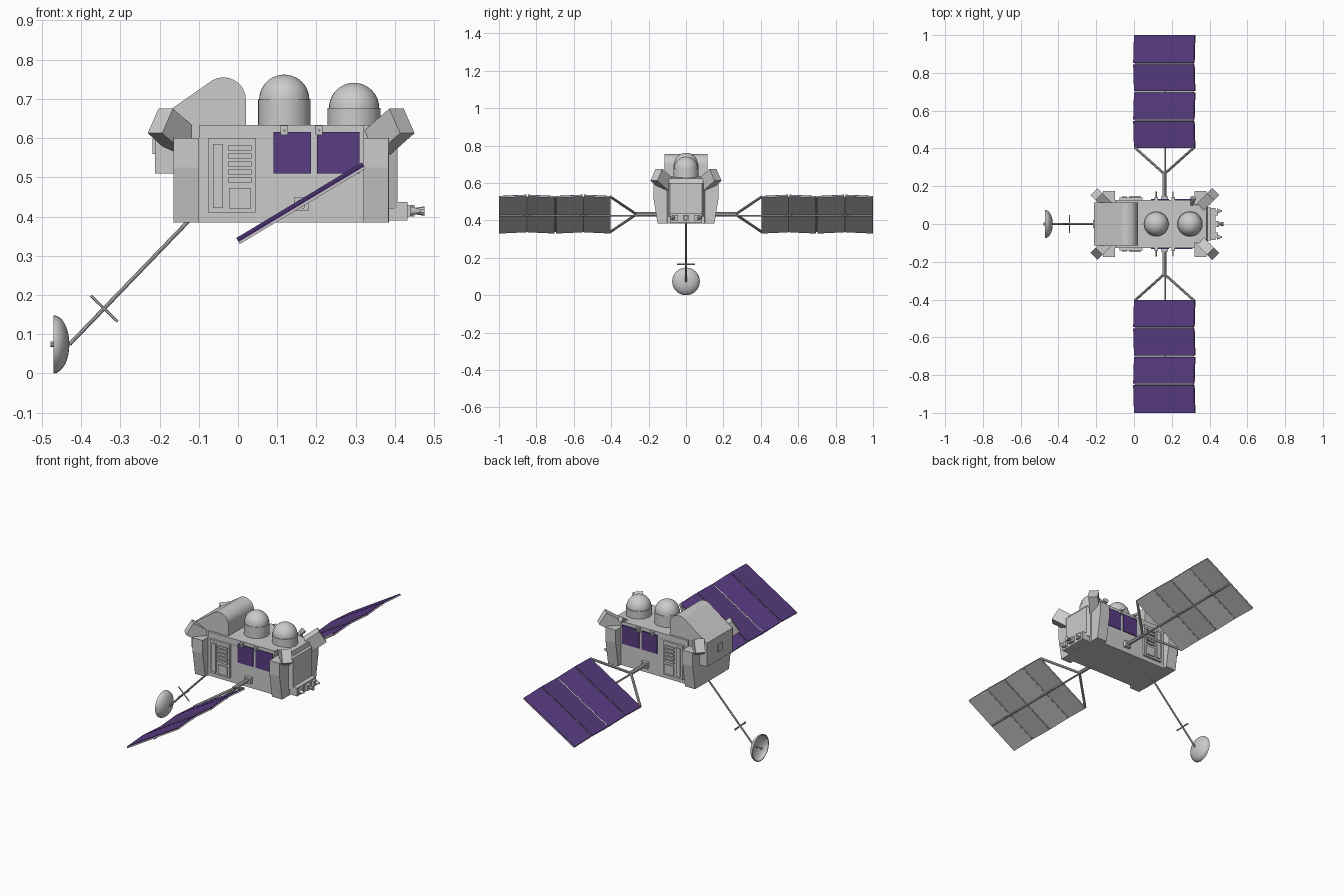
import bpy, bmesh, math
from mathutils import Vector, Matrix

if "Cube" in bpy.data.objects:
    bpy.data.objects.remove(bpy.data.objects["Cube"])

purple = bpy.data.materials.new("solar_purple")
purple.diffuse_color = (0.10, 0.045, 0.225, 1)
purple.use_nodes = True
purple.node_tree.nodes["Principled BSDF"].inputs["Base Color"].default_value = purple.diffuse_color


def finish(name, bm, mat=None, smooth=False):
    bmesh.ops.recalc_face_normals(bm, faces=bm.faces)
    me = bpy.data.meshes.new(name)
    bm.to_mesh(me)
    bm.free()
    ob = bpy.data.objects.new(name, me)
    bpy.context.collection.objects.link(ob)
    if mat:
        me.materials.append(mat)
    if smooth:
        bpy.ops.object.select_all(action='DESELECT')
        ob.select_set(True)
        bpy.context.view_layer.objects.active = ob
        bpy.ops.object.shade_smooth_by_angle(angle=math.radians(35))
    return ob


def prism(name, pts, axis, lo, hi, mat=None, xf=None):
    """Extrude a 2D outline along an axis: x uses (y,z), y uses (x,z), z uses (x,y)."""
    bm = bmesh.new()
    put = {'x': lambda a, b, c: (c, a, b), 'y': lambda a, b, c: (a, c, b), 'z': lambda a, b, c: (a, b, c)}[axis]
    f = bm.faces.new([bm.verts.new(put(a, b, lo)) for a, b in pts])
    r = bmesh.ops.extrude_face_region(bm, geom=[f])
    bmesh.ops.translate(bm, vec=put(0, 0, hi - lo), verts=[v for v in r['geom'] if isinstance(v, bmesh.types.BMVert)])
    if xf:
        bm.transform(xf)
    return finish(name, bm, mat)


def box(name, x, y, z, mat=None):
    y = sorted(y)
    return prism(name, [(x[0], y[0]), (x[1], y[0]), (x[1], y[1]), (x[0], y[1])], 'z', z[0], z[1], mat)


def rod(name, a, b, r1, r2=None, n=10):
    a, b = Vector(a), Vector(b)
    bm = bmesh.new()
    bmesh.ops.create_cone(bm, cap_ends=True, segments=n, radius1=r1, radius2=r1 if r2 is None else r2, depth=(b - a).length)
    bm.transform(Matrix.Translation((a + b) / 2) @ (b - a).to_track_quat('Z', 'Y').to_matrix().to_4x4())
    return finish(name, bm, smooth=n > 6)


def lathe(name, prof, loc, rot=Matrix(), n=32):
    bm = bmesh.new()
    vs = [bm.verts.new((r, 0, z)) for r, z in prof]
    es = [bm.edges.new(p) for p in zip(vs, vs[1:])]
    bmesh.ops.spin(bm, geom=vs + es, cent=(0, 0, 0), axis=(0, 0, 1), angle=math.tau, steps=n)
    bmesh.ops.remove_doubles(bm, verts=bm.verts, dist=1e-5)
    bm.transform(Matrix.Translation(loc) @ rot)
    return finish(name, bm, smooth=True)


# Main hull, raised mid deck and tapered nose
prism("hull", [(-.165, -.11), (-.12, -.128), (.33, -.128), (.385, -.1), (.385, .1), (.33, .128), (-.12, .128), (-.165, .11)],
      'z', .385, .6)
box("mid_deck", (-.10, .32), (-.127, .127), (.59, .634))
prism("nose", [(.34, -.115), (.407, -.085), (.407, .085), (.34, .115)], 'z', .42, .6)
prism("nose_top", [(.32, .6), (.39, .6), (.385, .625), (.32, .634)], 'y', -.1, .1)

# Rounded hood at the rear end
arc = [(-.037 + .057 * math.cos(math.radians(a)), .698 + .057 * math.sin(math.radians(a))) for a in range(0, 124, 12)]
prism("hood", [(-.212, .51), (.02, .51)] + arc + [(-.212, .645)], 'y', -.115, .115)
box("hood_latch", (-.218, -.19), (-.02, .02), (.56, .6))

# Domed tanks on the deck
for name, x, h, base in (("tall_tank", .118, .698, .067), ("short_tank", .296, .677, .068)):
    dome = [(.064 * math.cos(t * math.pi / 20), h + .064 * math.sin(t * math.pi / 20)) for t in range(11)]
    dome[-1] = (0, h + .064)
    lathe(name, [(0, .6), (base, .6), (base, h)] + dome, (x, 0, 0))

# Corner pillars and tilted thruster blocks, mirrored about x = 0.11
for sx in (-1, 1):
    for s in (-1, 1):
        xs = sorted((.11 + sx * .21, .11 + sx * .274))
        prism("corner_pillar", [(s * .09, .385), (s * .152, .385), (s * .175, .525), (s * .175, .6), (s * .09, .6)],
              'x', xs[0], xs[1])
        out = Vector((sx, s, 0)).normalized()
        e = math.radians(32)
        ax = out * math.cos(e) + Vector((0, 0, math.sin(e)))
        side = Vector((-out.y, out.x, 0))
        up = ax.cross(side)
        m = Matrix((ax, side, up)).transposed().to_4x4()
        m.translation = Vector((.11 + sx * .308, s * .158, .644))
        prism("thruster_block", [(-.026, -.037), (.026, -.037), (.026, .037), (-.026, .037)], 'x', -.105, 0, None, m)

# Side equipment and solar wings, same on both sides
tilt = Matrix.Translation((.161, 0, .433)) @ Matrix.Rotation(math.radians(-31), 4, 'Y')
for s in (-1, 1):
    def plate(name, x, z, d, mat=None):
        return box(name, x, (s * .12, s * (.128 + d)), z, mat)
    plate("window_panel_left", (.09, .186), (.51, .615), .005, purple)
    plate("window_panel_right", (.202, .31), (.51, .615), .005, purple)
    for x in (.118, .207):
        plate("panel_bracket", (x - .009, x + .009), (.608, .632), .014)
        rod("bracket_pin", (x, s * .13, .62), (x, s * .172, .62), .003)
    # Louvre cabinet
    plate("louvre_cabinet", (-.077, .045), (.41, .6), .012)
    plate("tall_vent", (-.064, -.038), (.422, .585), .018)
    for i in range(5):
        z = .575 - i * .0205
        plate("louvre", (-.025, .034), (z - .006, z + .006), .02)
    plate("hatch", (-.023, .033), (.42, .473), .018)
    # Wing mount, mast, yoke and spar
    plate("wing_mount", (.143, .18), (.414, .448), .018)
    rod("wing_mast", (.161, s * .12, .433), (.161, s * .27, .433), .011)
    rod("wing_spar", (.165, s * .26, .425), (.165, s * .995, .425), .005)
    for u in (-.183, .183):
        rod("wing_yoke", tilt @ Vector((0, s * .265, 0)), tilt @ Vector((u, s * .405, 0)), .007)
    # Four lightly folded panels: grey backing with a purple face
    for i in range(4):
        y0, y1 = s * (.403 + i * .15), s * (.403 + i * .15 + .142 + .005 * (i == 3))
        w0 = .004 if i % 2 else -.004
        prism("panel_backing", [(y0, w0 - .004), (y1, -w0 - .004), (y1, -w0 + .002), (y0, w0 + .002)],
              'x', -.187, .187, None, tilt)
        prism("solar_panel", [(y0, w0 + .002), (y1, -w0 + .002), (y1, -w0 + .006), (y0, w0 + .006)],
              'x', -.187, .187, purple, tilt)
        if i < 3:
            ye = s * (.549 + i * .15)
            rod("panel_hinge", tilt @ Vector((-.18, ye, 0)), tilt @ Vector((.18, ye, 0)), .004, n=6)

# Docking bar and sensors on the nose
box("sensor_bar", (.37, .432), (-.085, .085), (.39, .437))
box("sensor_housing", (.43, .45), (-.016, .016), (.4, .43))
rod("sensor_nozzle", (.44, 0, .414), (.475, 0, .414), .006, .012)
for y in (-.058, .058):
    box("side_sensor", (.43, .446), (y - .014, y + .014), (.4, .43))
    rod("side_cone", (.44, y * 1.2, .414), (.465, y * 1.2, .414), .013, .004)

# Small steering nozzle on the back right of the deck
rod("deck_nozzle", (.305, .1, .63), (.315, .14, .65), .008, .016)

# Antenna boom with crossed bars
rod("antenna_boom", (-.12, 0, .395), (-.43, 0, .074), .005)
rod("cross_bar_tilted", (-.375, 0, .198), (-.307, 0, .132), .0035, n=6)
rod("cross_bar_level", (-.341, -.047, .165), (-.341, .047, .165), .0035, n=6)

# Dish opening towards -x, with its feed
R, D = .074, .04
outer = [(R * math.sin(t * math.pi / 16), D * (1 - math.cos(t * math.pi / 16))) for t in range(9)]
inner = [(r * .95, .004 + z * .9) for r, z in reversed(outer)]
lathe("dish", outer + inner, (-.43, 0, R), Matrix.Rotation(math.radians(-90), 4, 'Y'))
rod("dish_feed", (-.43, 0, R), (-.474, 0, R), .003)
rod("feed_tip", (-.47, 0, R), (-.478, 0, R), .007)
